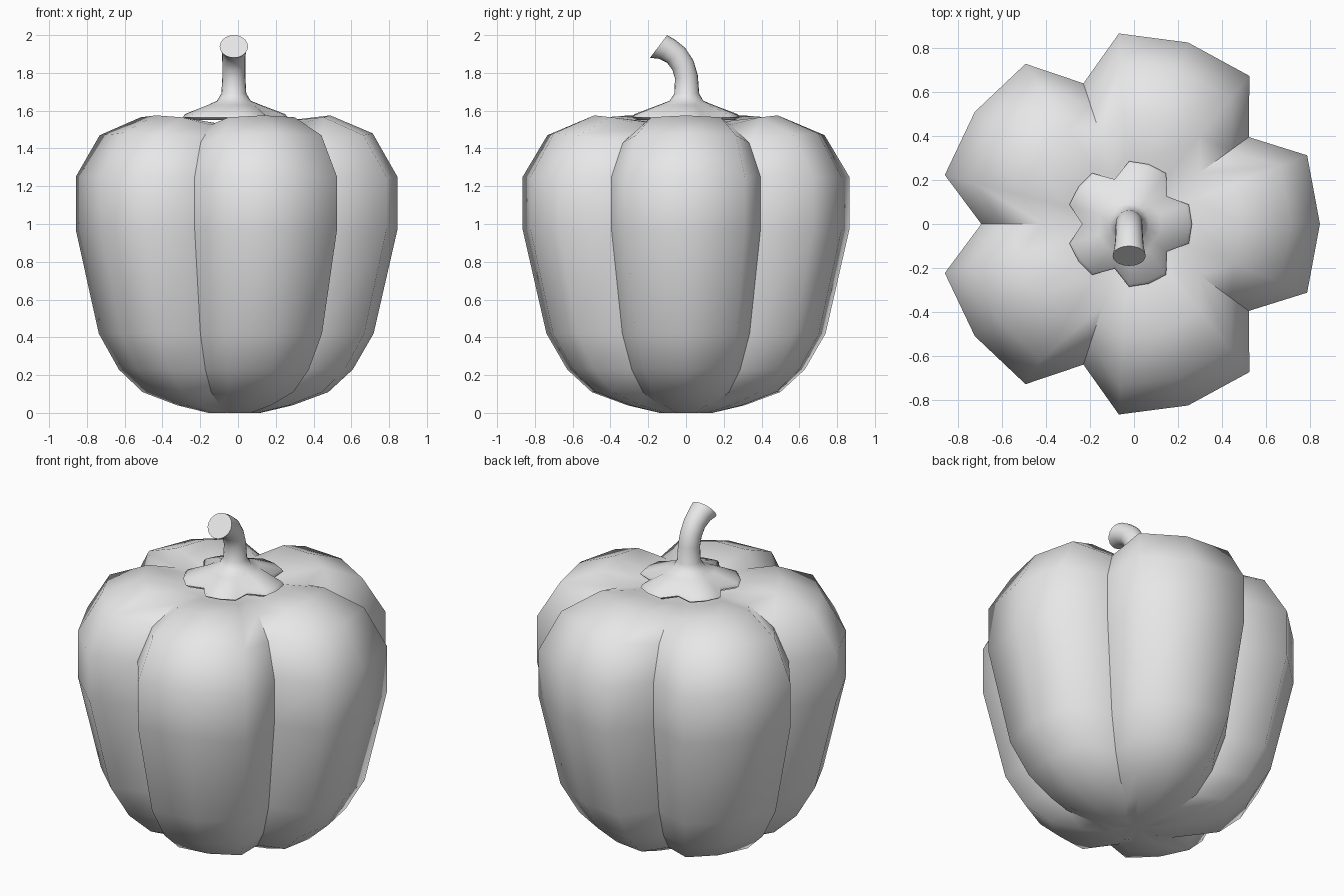
import bpy, bmesh, math

if "Cube" in bpy.data.objects:
    bpy.data.objects.remove(bpy.data.objects["Cube"], do_unlink=True)

CENTRE_X = -0.022
LOBES = 5

grey = bpy.data.materials.new("plain_grey")
grey.use_nodes = True
colour = (0.8, 0.8, 0.8, 1)
grey.diffuse_color = colour
grey.node_tree.nodes["Principled BSDF"].inputs["Base Color"].default_value = colour


def lobed_ring(radius, cy, cz, shoulder, notch, drop=0, tilt=0):
    """Ring of five lobes; notch scales the valleys, drop lowers them."""
    points = []
    c, s = math.cos(math.radians(tilt)), math.sin(math.radians(tilt))
    for lobe in range(LOBES):
        for offset, scale, sink in ((-36, notch, 1), (-shoulder, 1, 0.2),
                                    (0, 1, 0), (shoulder, 1, 0.2)):
            a = math.radians(lobe * 360 / LOBES + offset)
            x, y = radius * scale * math.cos(a), radius * scale * math.sin(a)
            points.append((CENTRE_X + x, cy + y * c, cz + y * s - drop * sink))
    return points


def loft(name, rings, is_sharp):
    """Skin the rings, shade smooth and mark creases by a rule."""
    bm = bmesh.new()
    rows = [[bm.verts.new(p) for p in ring] for ring in rings]
    for low, high in zip(rows, rows[1:]):
        n = len(low)
        for i in range(n):
            j = (i + 1) % n
            bm.faces.new((low[i], low[j], high[j], high[i]))
    bmesh.ops.remove_doubles(bm, verts=bm.verts[:], dist=0.0002)
    bmesh.ops.recalc_face_normals(bm, faces=bm.faces[:])
    for face in bm.faces:
        face.smooth = True
    for edge in bm.edges:
        edge.smooth = not is_sharp(edge)
    mesh = bpy.data.meshes.new(name)
    bm.to_mesh(mesh)
    bm.free()
    mesh.materials.append(grey)
    obj = bpy.data.objects.new(name, mesh)
    bpy.context.collection.objects.link(obj)
    return obj


# Five-lobed fruit body: radius, height, valley drop
body_profile = [(0, 0.02, 0), (0.14, 0, 0), (0.31, 0.04, 0), (0.5, 0.11, 0),
                (0.63, 0.23, 0), (0.74, 0.42, 0), (0.866, 0.97, 0),
                (0.866, 1.25, 0), (0.735, 1.48, 0.05), (0.51, 1.575, 0.05),
                (0.3, 1.55, 0.02), (0, 1.5, 0)]
loft("pepper_body",
     [lobed_ring(r, 0, z, 21.1, 0.775, drop) for r, z, drop in body_profile],
     lambda e: not e.is_convex and e.calc_face_angle(0) > math.radians(35))

# Star-shaped cap flowing into a bent stalk: radius, y, z, notch, tilt
stem_profile = [(0, 0, 1.55, 1, 0), (0.262, 0, 1.55, 0.75, 0),
                (0.285, 0, 1.565, 0.75, 0), (0.272, 0, 1.582, 0.75, 0),
                (0.145, 0, 1.63, 0.92, 0), (0.09, 0.002, 1.652, 1, 0),
                (0.066, 0.004, 1.69, 1, 0), (0.061, 0.002, 1.78, 1, 8),
                (0.061, -0.016, 1.84, 1, 24), (0.062, -0.052, 1.893, 1, 40),
                (0.066, -0.1, 1.925, 1, 50), (0.075, -0.145, 1.94, 1, 53),
                (0, -0.145, 1.94, 1, 53)]
loft("stem_and_cap",
     [lobed_ring(r, y, z, 18, notch, 0, tilt)
      for r, y, z, notch, tilt in stem_profile],
     lambda e: e.calc_face_angle(0) > math.radians(60))
